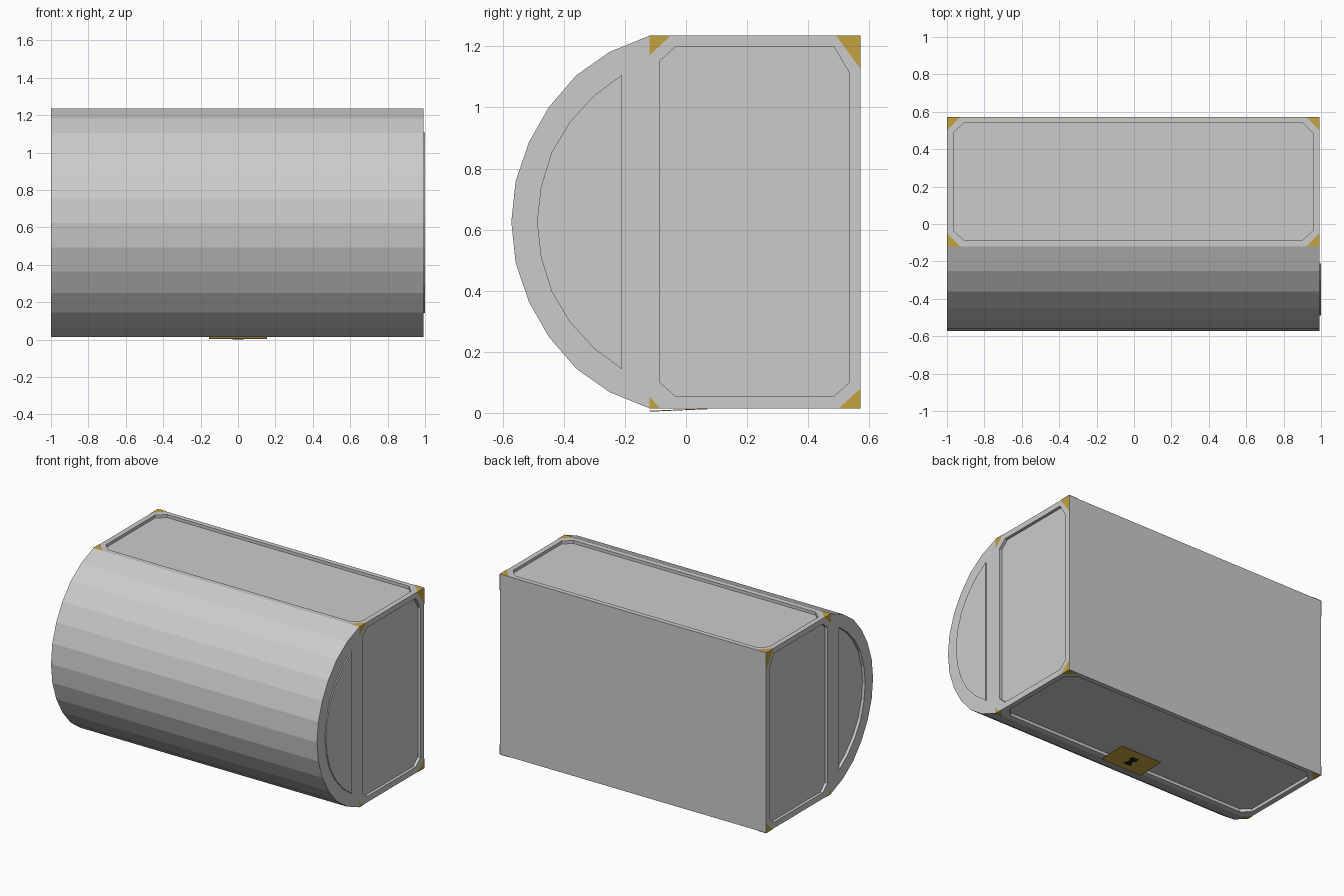
import bpy, bmesh
from mathutils import Vector

if "Cube" in bpy.data.objects:
    bpy.data.objects.remove(bpy.data.objects["Cube"])

X0, X1 = -1.0, 0.992          # chest ends
Y0, Y1 = -0.12, 0.572         # body depth (seam to base)
Z0, Z1 = 0.015, 1.235         # body sides
MID = (Z0 + Z1) / 2


def material(name, color):
    m = bpy.data.materials.new(name)
    m.diffuse_color = color
    m.use_nodes = True
    m.node_tree.nodes["Principled BSDF"].inputs["Base Color"].default_value = m.diffuse_color
    return m


brass = material("brass", (0.55, 0.36, 0.05, 1))
black = material("black", (0.01, 0.01, 0.01, 1))


def finish(name, bm, mat=None, recalc=True):
    if recalc:
        bmesh.ops.remove_doubles(bm, verts=bm.verts, dist=0.0005)
        bmesh.ops.recalc_face_normals(bm, faces=bm.faces)
    me = bpy.data.meshes.new(name)
    bm.to_mesh(me)
    bm.free()
    if mat:
        me.materials.append(mat)
    ob = bpy.data.objects.new(name, me)
    bpy.context.collection.objects.link(ob)
    return ob


def loop(bm, pts):
    vs = [bm.verts.new(p) for p in pts]
    return vs, [bm.edges.new((vs[i - 1], vs[i])) for i in range(len(vs))]


def framed_panel(bm, outer, inner, offset):
    """Flat frame between two loops, with the inner loop pushed by offset."""
    vo, eo = loop(bm, outer)
    vi, ei = loop(bm, inner)
    bmesh.ops.triangle_fill(bm, use_beauty=True, edges=eo + ei)
    vp = [bm.verts.new(v.co + Vector(offset)) for v in vi]
    for i in range(len(vi)):
        bm.faces.new((vi[i - 1], vi[i], vp[i], vp[i - 1]))
    bm.faces.new(vp)


def rect(a0, a1, b0, b1):
    return [(a0, b0), (a1, b0), (a1, b1), (a0, b1)]


def octagon(a0, a1, b0, b1, c, d, d_top):
    return [(a0 + c, b0), (a1 - c, b0), (a1, b0 + d), (a1, b1 - d_top),
            (a1 - c, b1), (a0 + c, b1), (a0, b1 - d), (a0, b0 + d)]


def on_x(pts, x):
    return [(x, a, b) for a, b in pts]


def on_z(pts, z):
    return [(a, b, z) for a, b in pts]


# Chest body: panelled ends and sides, plain base at the back
bm = bmesh.new()
end_o = rect(Y0, Y1, Z0, Z1)
end_i = octagon(Y0 + .035, Y1 - .037, Z0 + .04, Z1 - .037, .05, .045, .085)
for x, d in ((X0, .02), (X1, -.02)):
    framed_panel(bm, on_x(end_o, x), on_x(end_i, x), (d, 0, 0))
side_o = rect(X0, X1, Y0, Y1)
side_i = octagon(X0 + .035, X1 - .035, Y0 + .035, Y1 - .033, .055, .05, .055)
for z, d in ((Z0, .02), (Z1, -.02)):
    framed_panel(bm, on_z(side_o, z), on_z(side_i, z), (0, 0, d))
bm.faces.new([bm.verts.new((x, Y1, z)) for x, z in rect(X0, X1, Z0, Z1)])
finish("chest_body", bm)

# Rounded lid: half profile mirrored about mid height, then spanned end to end
half = [(Y0, .61), (-.25, .557), (-.36, .48), (-.45, .375), (-.515, .26),
        (-.558, .133), (-.572, 0)]
half_in = [(-.21, .482), (-.3, .415), (-.38, .328), (-.44, .228),
           (-.475, .115), (-.488, 0)]


def mirrored(h):
    return [(y, MID + z) for y, z in h] + [(y, MID - z) for y, z in h[-2::-1]]


arc, arc_in = mirrored(half), mirrored(half_in)
bm = bmesh.new()
for (ya, za), (yb, zb) in zip(arc, arc[1:]):
    bm.faces.new([bm.verts.new(p) for p in
                  ((X0, ya, za), (X1, ya, za), (X1, yb, zb), (X0, yb, zb))])
for x, d in ((X0, .02), (X1, .008)):
    framed_panel(bm, on_x(arc, x), on_x(arc_in, x), (d, 0, 0))
finish("lid", bm)

# Brass corner triangles on the ends and sides
bm = bmesh.new()


def triangle(pts, outward):
    f = bm.faces.new([bm.verts.new(p) for p in pts])
    f.normal_update()
    if f.normal.dot(Vector(outward)) < 0:
        f.normal_flip()


LIFT = .0025
# y, z corner with y leg and z leg
legs = [(Y0, Z0, .035, .04), (Y1, Z0, -.072, .065),
        (Y0, Z1, .07, -.065), (Y1, Z1, -.08, -.11)]
for x, s in ((X0, -1), (X1, 1)):
    for y, z, dy, dz in legs:
        xe = x + s * LIFT
        triangle([(xe, y, z), (xe, y + dy, z), (xe, y, z + dz)], (s, 0, 0))
        ze = z + (LIFT if dz < 0 else -LIFT)
        leg = .07 if dy < 0 or dz < 0 else .05
        triangle([(x, y, ze), (x - s * leg, y, ze),
                  (x, y + (leg if dy > 0 else -leg), ze)],
                 (0, 0, 1 if dz < 0 else -1))
finish("corner_plates", bm, brass, recalc=False)

# Tilted lock plate on the underside, with its keyhole
bm = bmesh.new()
plate = [(x, y, z) for y, z in ((Y0, .004), (.07, .012)) for x in (-.155, .155)]
lower = [bm.verts.new(plate[i]) for i in (0, 1, 3, 2)]
upper = [bm.verts.new(v.co + Vector((0, 0, .003))) for v in lower]
bm.faces.new(lower)
bm.faces.new(upper)
for i in range(4):
    bm.faces.new((lower[i - 1], lower[i], upper[i], upper[i - 1]))
finish("lock_plate", bm, brass)

bm = bmesh.new()
key = [(-.025, .015), (.025, .015), (.03, -.01), (.015, -.025), (.03, -.07),
       (-.03, -.07), (-.015, -.025), (-.03, -.01)]
bm.faces.new([bm.verts.new((x, y, .002 + (y + .07) * .07)) for x, y in key[::-1]])
bm.faces.ensure_lookup_table()
bm.normal_update()
if bm.faces[0].normal.z > 0:
    bmesh.ops.reverse_faces(bm, faces=bm.faces)
finish("keyhole", bm, black, recalc=False)
